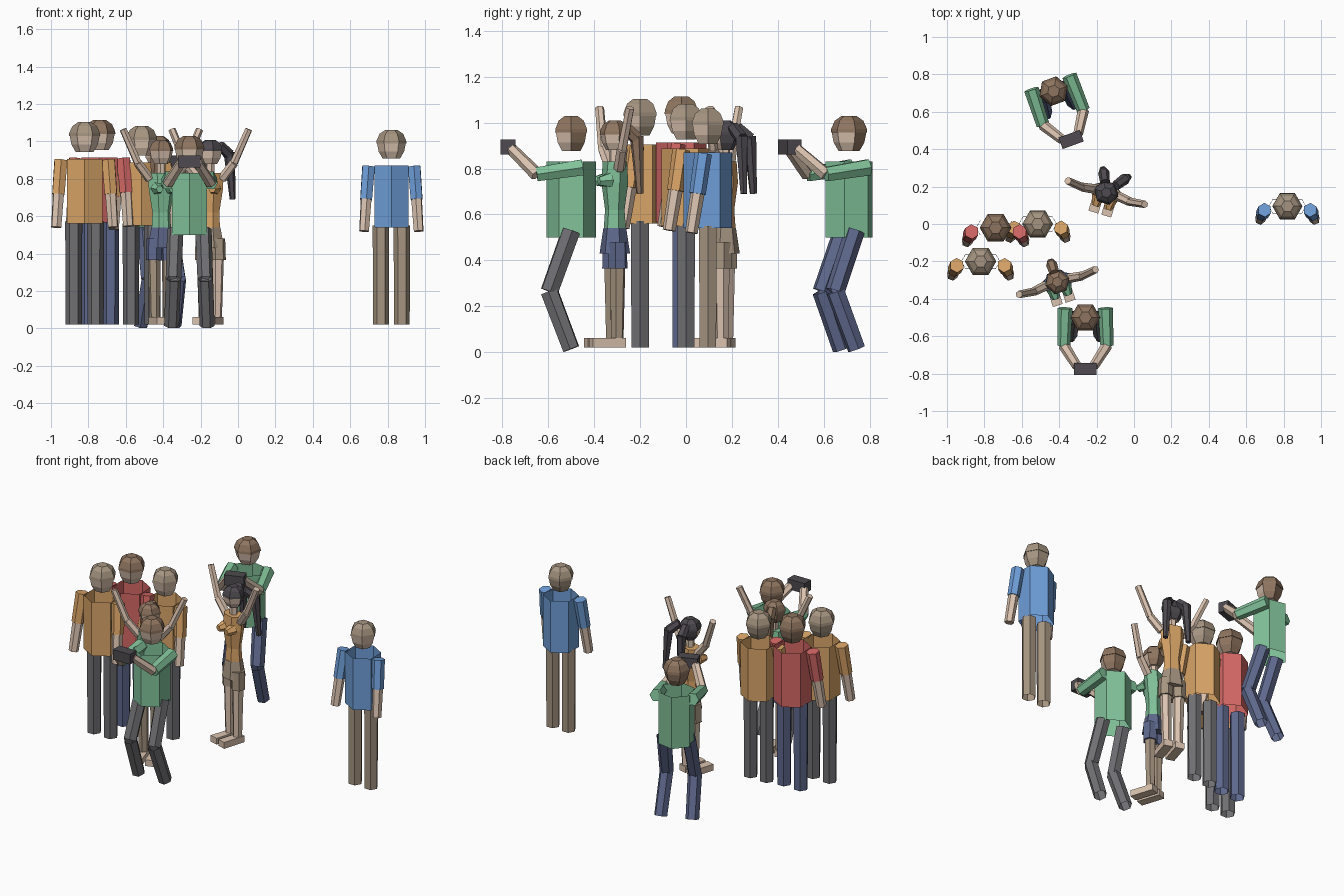
import bpy, bmesh, math
from mathutils import Vector, Matrix

if "Cube" in bpy.data.objects:
    bpy.data.objects.remove(bpy.data.objects["Cube"])


def material(name, r, g, b):
    m = bpy.data.materials.new(name)
    m.diffuse_color = [((c / 255 + 0.055) / 1.055) ** 2.4 for c in (r, g, b)] + [1]
    m.use_nodes = True
    m.node_tree.nodes["Principled BSDF"].inputs["Base Color"].default_value = m.diffuse_color
    return m


MATS = {n: material(n, *c) for n, c in {
    "skin": (218, 194, 175), "tan": (166, 149, 129), "brown": (142, 116, 95),
    "black": (78, 74, 80), "grey": (112, 112, 116), "navy": (94, 104, 140),
    "blue": (110, 158, 216), "orange": (218, 165, 104), "red": (212, 104, 102),
    "green": (130, 194, 154)}.items()}


def finish(bm, name, M, *colours):
    bmesh.ops.recalc_face_normals(bm, faces=bm.faces)
    me = bpy.data.meshes.new(name)
    bm.to_mesh(me)
    bm.free()
    me.transform(M)
    for c in colours:
        me.materials.append(MATS[c])
    ob = bpy.data.objects.new(name, me)
    bpy.context.collection.objects.link(ob)
    return ob


def loft(rings, caps, turn=0.0):
    """Six-sided stack; each ring is (z, x radius, y radius)."""
    bm = bmesh.new()
    loops = [[bm.verts.new((rx * math.cos(math.radians(60 * i + turn)),
                            ry * math.sin(math.radians(60 * i + turn)), z))
              for i in range(6)] for z, rx, ry in rings]
    for a, b in zip(loops, loops[1:]):
        for i in range(6):
            j = (i + 1) % 6
            bm.faces.new((a[i], a[j], b[j], b[i]))
    if caps:
        bm.faces.new(loops[0])
        bm.faces.new(loops[-1])
    return bm


def tube(name, M, p, q, r0, r1, colour, caps=True):
    """Tapered six-sided limb between two points."""
    p, q = Vector(p), Vector(q)
    d = q - p
    bm = loft([(0, r0, r0), (d.length, r1, r1)], caps, 0)
    rot = d.to_track_quat('Z', 'Y').to_matrix().to_4x4()
    finish(bm, name, M @ Matrix.Translation(p) @ rot, colour)


def box(name, M, centre, size, colour):
    bm = bmesh.new()
    bmesh.ops.create_cube(bm, size=1)
    finish(bm, name, M @ Matrix.Translation(centre) @ Matrix.Diagonal((*size, 1)), colour)


def head(M, z, r, hair):
    # face with hair on the rear sides
    H = M @ Matrix.Translation((0, 0, z)) @ Matrix.Scale(r, 4)
    bm = loft([(-0.98, .58, .58), (-0.5, .86, .86), (0.05, .97, .97)], True)
    for f in bm.faces:
        c = f.calc_center_median()
        f.material_index = 1 if c.y > 0.3 else 0
    finish(bm, "head", H, "skin", hair)
    # hair cap
    bm = loft([(0.05, 1.02, 1.02), (0.25, 1, 1), (0.7, .8, .8), (0.96, .42, .42)], True)
    finish(bm, "hair", H, hair)


def place(x, y, turn=0, s=1):
    return (Matrix.Translation((x, y, 0)) @ Matrix.Rotation(math.radians(turn), 4, 'Z')
            @ Matrix.Scale(s, 4))


def torso(M, z0, z1, r, colour):
    finish(loft([(z0, r, r), (z1, r, r)], False, 30), "torso", M, colour)


def standing_man(M, shirt, trousers, hair):
    torso(M, .54, .87, .105, shirt)
    head(M, .985, .079, hair)
    for s in (-1, 1):
        elbow = (s * .135, -.045, .69)
        tube("upper_arm", M, (s * .122, -.02, .865), elbow, .038, .036, shirt)
        tube("forearm", M, elbow, (s * .146, -.072, .52), .031, .028, "skin")
        tube("leg", M, (s * .056, 0, .55), (s * .056, 0, .02), .044, .042, trousers, False)


def photographer(M, trousers):
    torso(M, .5, .83, .108, "green")
    head(M, .953, .079, "brown")
    for s in (-1, 1):
        elbow, knee = (s * .115, -.15, .775), (s * .085, -.095, .265)
        tube("upper_arm", M, (s * .108, .05, .805), elbow, .04, .035, "green")
        tube("forearm", M, elbow, (s * .045, -.26, .885), .03, .026, "skin")
        tube("thigh", M, (s * .075, 0, .53), knee, .044, .042, trousers, False)
        tube("shin", M, knee, (s * .095, 0, .014), .042, .04, trousers, False)
    box("camera", M, (0, -.275, .893), (.12, .065, .065), "black")


def girl(M, top, shorts, legs, hair, tails):
    # fitted top and hips
    finish(loft([(.52, .055, .05), (.62, .05, .042), (.74, .07, .058), (.83, .075, .05)],
                True), "torso", M, top)
    finish(loft([(.43, .078, .066), (.54, .056, .05)], True), "hips", M, shorts)
    tube("neck", M, (0, 0, .82), (0, 0, .9), .024, .024, "skin")
    head(M, .945, .066, hair)
    for s in (-1, 1):
        tube("bust", M, (s * .034, -.03, .75), (s * .036, -.085, .745), .036, .02, top)
        elbow = (s * .135, -.01, .885)
        tube("upper_arm", M, (s * .065, 0, .8), elbow, .026, .024, "skin")
        tube("forearm", M, elbow, (s * .215, 0, 1.065), .022, .02, "skin")
        tube("shorts_leg", M, (s * .04, 0, .48), (s * .042, 0, .365), .042, .044, shorts)
        tube("leg", M, (s * .04, 0, .38), (s * .036, 0, .05), .035, .028, legs)
        box("foot", M, (s * .036, -.045, .041), (.055, .15, .04), "skin")
    # hair tails hanging behind
    for x in tails:
        tube("hair_tail_top", M, (x * .5, .05, .98), (x, .1, .93), .026, .03, hair)
        tube("hair_tail", M, (x, .1, .94), (x * 1.2, .115, .69), .03, .016, hair)


# men standing in the group and apart
standing_man(place(.82, .095), "blue", "tan", "tan")
standing_man(place(-.74, -.02, 0, 1.05), "red", "navy", "brown")
standing_man(place(-.82, -.2, 0, 1.04), "orange", "grey", "tan")
standing_man(place(-.515, 0, 0, 1.02), "orange", "grey", "tan")

# crouching photographers
photographer(place(-.26, -.5), "grey")
photographer(place(-.43, .71, 20), "navy")

# posing girls with raised arms
girl(place(-.41, -.31, 18), "green", "navy", "tan", "brown", (0,))
girl(place(-.148, .168, -17), "orange", "tan", "skin", "black", (-.045, .075))
